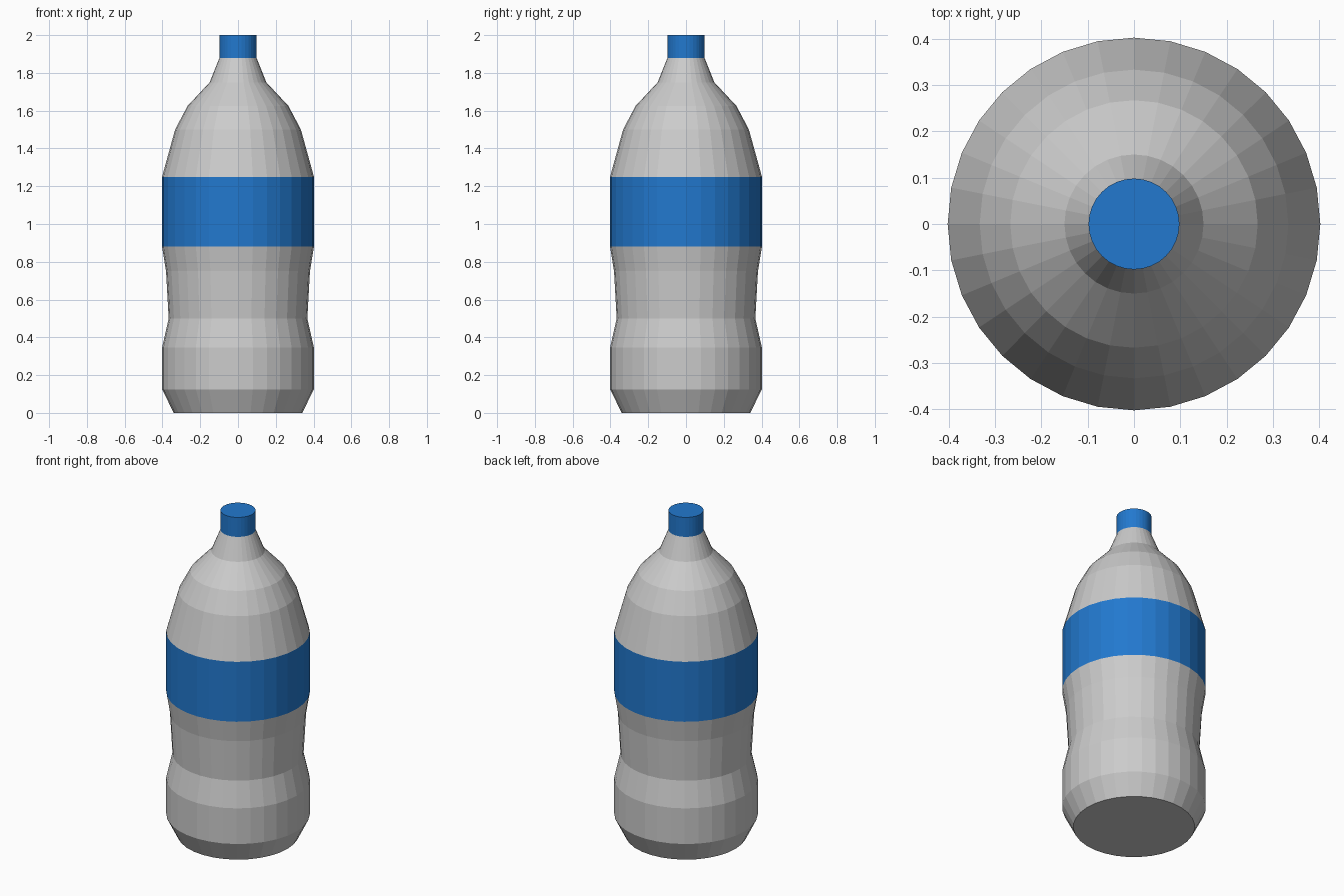
import bpy, bmesh
from math import cos, sin, tau

if "Cube" in bpy.data.objects:
    bpy.data.objects.remove(bpy.data.objects["Cube"])

SIDES = 32

blue = bpy.data.materials.new("blue_plastic")
blue.diffuse_color = (0.016, 0.19, 0.62, 1)
blue.use_nodes = True
blue.node_tree.nodes["Principled BSDF"].inputs["Base Color"].default_value = blue.diffuse_color


def lathe(name, profile, mat=None, bottom=False, top=False):
    """Turn a (radius, height) profile around z, with optional end discs."""
    bm = bmesh.new()
    rings = [[bm.verts.new((r * cos(tau * i / SIDES), r * sin(tau * i / SIDES), z))
              for i in range(SIDES)] for r, z in profile]
    for a, b in zip(rings, rings[1:]):
        for i in range(SIDES):
            j = (i + 1) % SIDES
            bm.faces.new((a[i], a[j], b[j], b[i]))
    if bottom:
        bm.faces.new(rings[0][::-1])
    if top:
        bm.faces.new(rings[-1])
    mesh = bpy.data.meshes.new(name)
    bm.to_mesh(mesh)
    bm.free()
    if mat:
        mesh.materials.append(mat)
    obj = bpy.data.objects.new(name, mesh)
    bpy.context.collection.objects.link(obj)
    return obj


# Waisted lower body with a chamfered base
lathe("lower_body", [(0.34, 0), (0.402, 0.125), (0.402, 0.345), (0.367, 0.5),
                     (0.381, 0.75), (0.402, 0.88)], bottom=True)
# Wrap-around label band
lathe("label", [(0.402, 0.88), (0.402, 1.25)], blue)
# Shoulder tapering into the neck
lathe("shoulder", [(0.402, 1.25), (0.333, 1.5), (0.267, 1.625),
                   (0.15, 1.75), (0.098, 1.88)])
# Cap
lathe("cap", [(0.098, 1.88), (0.098, 2.0)], blue, top=True)
